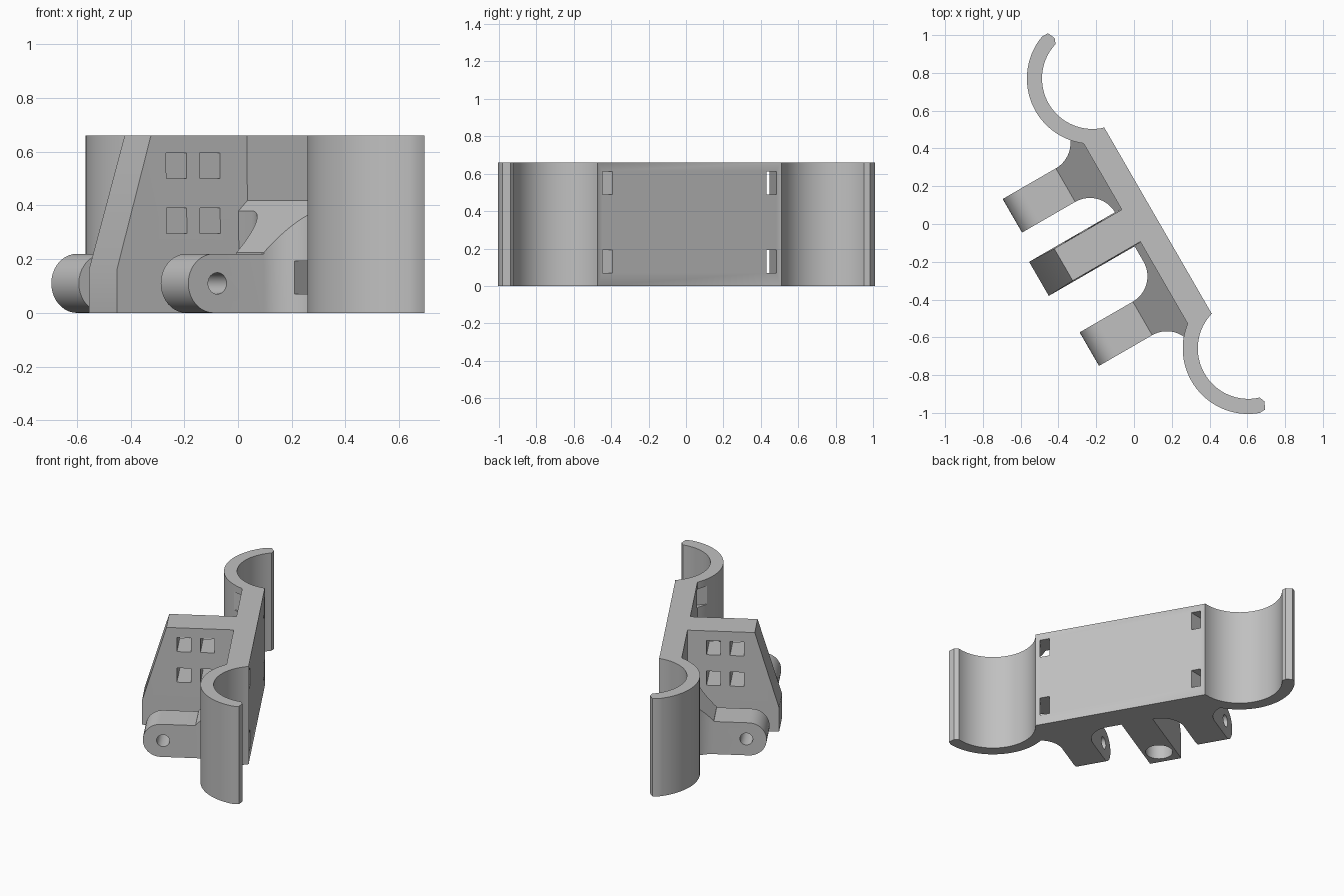
import bpy, bmesh
from math import cos, sin, radians

if "Cube" in bpy.data.objects:
    bpy.data.objects.remove(bpy.data.objects["Cube"])

grey = bpy.data.materials.new("plain grey")
grey.use_nodes = True
grey.diffuse_color = (0.53, 0.53, 0.53, 1)
grey.node_tree.nodes["Principled BSDF"].inputs["Base Color"].default_value = grey.diffuse_color

HEIGHT = 0.66
BACK, FRONT = 0.0, 0.137      # plate depth, measured outwards from its back


def arc(cx, cy, r, a0, a1, n=16):
    angles = [radians(a0 + (a1 - a0) * i / n) for i in range(n + 1)]
    return [(cx + r * cos(a), cy + r * sin(a)) for a in angles]


def loft(name, rings):
    """Skin equal loops of (along, outward, up) points and cap the ends."""
    bm = bmesh.new()
    loops = [[bm.verts.new((u, -v, z)) for u, v, z in ring] for ring in rings]
    n = len(loops[0])
    for a, b in zip(loops, loops[1:]):
        for i in range(n):
            j = (i + 1) % n
            bm.faces.new((a[i], a[j], b[j], b[i]))
    bm.faces.new(loops[0])
    bm.faces.new(loops[-1])
    bmesh.ops.recalc_face_normals(bm, faces=bm.faces)
    mesh = bpy.data.meshes.new(name)
    bm.to_mesh(mesh)
    bm.free()
    mesh.materials.append(grey)
    ob = bpy.data.objects.new(name, mesh)
    bpy.context.collection.objects.link(ob)
    return ob


def prism(name, plan, z0, z1):
    return loft(name, [[(u, v, z) for u, v in plan] for z in (z0, z1)])


def side_prism(name, profile, u0, u1):
    return loft(name, [[(u, v, z) for v, z in profile] for u in (u0, u1)])


def combine(target, other, operation):
    mod = target.modifiers.new(operation.lower(), "BOOLEAN")
    mod.operation, mod.object, mod.solver = operation, other, "EXACT"
    bpy.context.view_layer.objects.active = target
    bpy.ops.object.modifier_apply(modifier=mod.name)
    bpy.data.objects.remove(other)


def flip(points, s):
    return [(s * u, v) for u, v in points]


# Back plate
body = prism("clip_bracket", [(-0.568, BACK), (0.568, BACK), (0.551, FRONT), (-0.551, FRONT)], 0, HEIGHT)

# Central arm with a sloping nose and slightly drafted sides
rings = []
for z, half, nose in ((0, 0.104, 0.70), (0.16, 0.104, 0.70), (HEIGHT, 0.098, 0.55)):
    lo, hi = -0.048 - half, -0.048 + half
    rings.append([(lo, 0.06, z), (hi, 0.06, z), (hi, nose, z), (lo, nose, z)])
combine(body, loft("central_arm", rings), "UNION")

for s in (-1, 1):
    # Open half-round clip at each end of the plate
    cu, cv = 0.825, -0.0755
    outline = arc(cu, cv, 0.267, 164, 17, 32)
    outline += [(cu + 0.285, cv + 0.066), (cu + 0.325, cv + 0.084)]
    outline += arc(cu, cv, 0.347, 20, 162, 32)
    combine(body, prism("end_clip", flip(outline, s), 0, HEIGHT), "UNION")

    # Filleted prong root with a sloping top
    outline = [(0.04, 0.05), (0.04, 0.175)]
    outline += arc(0.15, 0.33, 0.155, -90, 0)
    outline += arc(0.665, 0.33, 0.155, 180, 270)
    outline += [(0.665, 0.16), (0.56, 0.05)]
    root = prism("prong_root", flip(outline, s), 0, 0.5)
    wedge = [(0, 0), (0.335, 0), (0.335, 0.22), (0.13, 0.425), (0, 0.425)]
    combine(root, side_prism("slope", [(v, z * 1.0) for v, z in wedge], -0.9, 0.9), "INTERSECT")
    combine(body, root, "UNION")

    # Round-nosed prong
    profile = [(0.2, 0)] + arc(0.545, 0.11, 0.11, -90, 90, 20) + [(0.2, 0.22)]
    combine(body, side_prism("prong", profile, s * 0.305, s * 0.51), "UNION")

    # Pin hole through the prong
    pin = arc(0.53, 0.11, 0.04, 0, 345, 23)
    combine(body, side_prism("pin_hole", pin, s * 0.26, s * 0.55), "DIFFERENCE")

    # Slanted strap slots through the plate
    lean = 0.35
    slot = [(u + lean * v, v) for u, v in ((0.475, -0.05), (0.537, -0.05), (0.537, 0.3), (0.475, 0.3))]
    for z in (0.07, 0.49):
        combine(body, prism("strap_slot", flip(slot, s), z, z + 0.123), "DIFFERENCE")

# Square windows through the central arm
for v in (0.254, 0.398):
    for z in (0.295, 0.5):
        square = [(v, z), (v + 0.087, z), (v + 0.087, z + 0.095), (v, z + 0.095)]
        combine(body, side_prism("window", square, -0.2, 0.1), "DIFFERENCE")

# Blind socket under the nose of the arm
socket = arc(-0.048, 0.58, 0.085, 0, 350, 35)
combine(body, prism("socket", socket, -0.1, 0.2), "DIFFERENCE")

# Turn the bracket to its resting angle
body.location = (0.127, 0.018, 0)
body.rotation_euler = (0, 0, radians(-60))
bpy.ops.object.select_all(action="DESELECT")
body.select_set(True)
bpy.context.view_layer.objects.active = body
bpy.ops.object.shade_smooth_by_angle(angle=radians(25))
